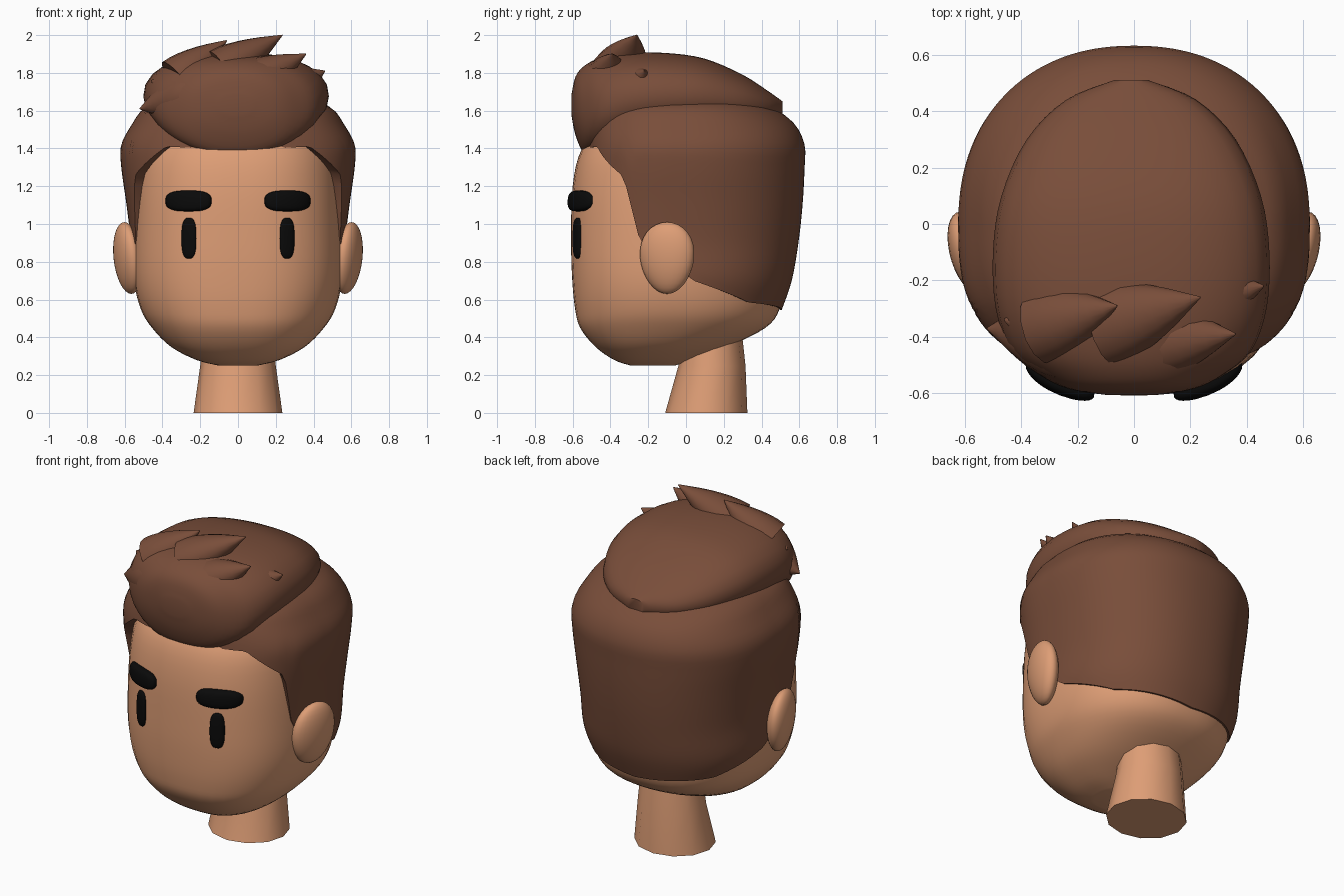
import bpy, bmesh, math
from mathutils import Vector

if "Cube" in bpy.data.objects:
    bpy.data.objects.remove(bpy.data.objects["Cube"])


def material(name, rgb):
    m = bpy.data.materials.new(name)
    m.diffuse_color = (*rgb, 1)
    m.use_nodes = True
    m.node_tree.nodes["Principled BSDF"].inputs["Base Color"].default_value = m.diffuse_color
    return m


SKIN = material("skin tan", (0.73, 0.34, 0.18))
HAIR = material("hair brown", (0.19, 0.075, 0.042))
BLACK = material("black", (0.003, 0.003, 0.003))


def finish(bm, name, mat, angle=40):
    bmesh.ops.recalc_face_normals(bm, faces=bm.faces)
    me = bpy.data.meshes.new(name)
    bm.to_mesh(me)
    bm.free()
    me.materials.append(mat)
    ob = bpy.data.objects.new(name, me)
    bpy.context.collection.objects.link(ob)
    bpy.ops.object.select_all(action='DESELECT')
    ob.select_set(True)
    bpy.context.view_layer.objects.active = ob
    bpy.ops.object.shade_smooth_by_angle(angle=math.radians(angle))
    return ob


def loft(name, rings, mat, angle=40):
    bm = bmesh.new()
    rows = [[bm.verts.new(p) for p in r] for r in rings]
    n = len(rows[0])
    for a, b in zip(rows, rows[1:]):
        for i in range(n):
            j = (i + 1) % n
            bm.faces.new((a[i], a[j], b[j], b[i]))
    bm.faces.new(rows[0])
    bm.faces.new(rows[-1])
    return finish(bm, name, mat, angle)


def sample(table, x):
    """Linear interpolation of table rows by their first value."""
    if x <= table[0][0]:
        return table[0][1:]
    for a, b in zip(table, table[1:]):
        if x <= b[0]:
            t = (x - a[0]) / (b[0] - a[0])
            return [p + (q - p) * t for p, q in zip(a[1:], b[1:])]
    return table[-1][1:]


def refine(table, steps=4):
    """Smooth curve through the table rows (Catmull-Rom)."""
    out = []
    for i in range(len(table) - 1):
        a, b, c, d = (table[max(0, min(len(table) - 1, i + k))] for k in (-1, 0, 1, 2))
        for s in range(steps):
            t = s / steps
            out.append(tuple(0.5 * (2 * q + (r - p) * t + (2 * p - 5 * q + 4 * r - u) * t * t
                                    + (3 * q - p - 3 * r + u) * t ** 3)
                             for p, q, r, u in zip(a, b, c, d)))
    return out + [table[-1]]


def oval(phi, hw, front, back, n_front, n_back):
    """Polar superellipse; phi = 0 faces the front."""
    s, c = math.sin(phi), math.cos(phi)
    d, n = (front, n_front) if c > 0 else (back, n_back)
    r = (abs(s / hw) ** n + abs(c / d) ** n) ** (-1 / n)
    return r * s, -r * c


def angles(n):
    return [2 * math.pi * i / n for i in range(n)]


# Head: height, half width, front y, back y
HEAD = refine([(0.25, 0.10, -0.29, -0.06), (0.28, 0.22, -0.38, 0.03), (0.35, 0.355, -0.48, 0.22),
               (0.45, 0.455, -0.56, 0.42), (0.55, 0.515, -0.587, 0.495), (0.7, 0.55, -0.602, 0.51),
               (0.9, 0.555, -0.608, 0.52), (1.2, 0.54, -0.60, 0.53), (1.4, 0.50, -0.55, 0.50),
               (1.55, 0.38, -0.42, 0.40)])
HEAD_N = 2.5
rings = []
for z, hw, yf, yb in HEAD:
    cy, b = (yf + yb) / 2, (yb - yf) / 2
    rings.append([(x, y + cy, z) for x, y in (oval(p, hw, b, b, HEAD_N, 2.25) for p in angles(48))])
loft("head", rings, SKIN)


def face_y(x, z):
    hw, yf, yb = sample(HEAD, z)
    k = max(0, 1 - abs(x / hw) ** HEAD_N) ** (1 / HEAD_N)
    return (yf + yb) / 2 - (yb - yf) / 2 * k


# Neck
rings = []
for z, hw, yf, yb in [(0, 0.235, -0.11, 0.325), (0.25, 0.2, -0.04, 0.315), (0.48, 0.175, 0, 0.29)]:
    cy, b = (yf + yb) / 2, (yb - yf) / 2
    rings.append([(hw * math.sin(p), cy - b * math.cos(p), z) for p in angles(12)])
loft("neck", rings, SKIN)


# Ears, eyes and brows, one of each per side
def blob(name, mat, shape, segs=28):
    bm = bmesh.new()
    bmesh.ops.create_uvsphere(bm, u_segments=segs, v_segments=16, radius=1)
    for v in bm.verts:
        v.co = shape(v.co)
    finish(bm, name, mat, 60)


def soft(v, e):
    return math.copysign(abs(v) ** e, v)


def face_plate(cx, cz, rx, rz, depth):
    def shape(c):
        x = cx + rx * soft(c.x, 0.7)
        z = cz + rz * soft(c.z, 0.7)
        return Vector((x, face_y(x, z) + depth * soft(c.y, 0.6), z))
    return shape


for s, side in ((-1, "left"), (1, "right")):
    blob(side + "_ear", SKIN, lambda c: Vector((
        s * (0.583 + 0.07 * c.x + 0.018 * c.z + 0.03 * c.y),
        -0.1 + 0.143 * c.y * (1 + 0.12 * c.z), 0.82 + 0.19 * c.z)))
    blob(side + "_eye", BLACK, face_plate(s * 0.26, 0.925, 0.039, 0.108, 0.022))
    blob(side + "_eyebrow", BLACK, face_plate(s * 0.262, 1.122, 0.122, 0.055, 0.04))

# Hair cap: height, half width, front depth, back depth
CAP = refine([(0.54, 0.50, 0.50, 0.505), (0.7, 0.56, 0.52, 0.56), (0.9, 0.567, 0.52, 0.595),
              (1.1, 0.59, 0.53, 0.617), (1.3, 0.618, 0.53, 0.628), (1.42, 0.618, 0.52, 0.628),
              (1.53, 0.56, 0.50, 0.575), (1.61, 0.50, 0.46, 0.47), (1.66, 0.38, 0.4, 0.35),
              (1.69, 0.1, 0.1, 0.1)])
# Hairline: angle from the front, height
LINE = [(0, 1.39), (39, 1.41), (59, 1.25), (66, 0.89), (72, 0.88), (94, 0.70),
        (128, 0.585), (180, 0.545)]
COLS, ROWS = 144, 30
rings = [[] for _ in range(ROWS + 2)]
for p in angles(COLS):
    deg = math.degrees(p)
    low = sample(LINE, min(deg, 360 - deg))[0]
    for k in range(ROWS + 1):
        z = low + (1.69 - low) * k / ROWS
        x, y = oval(p, *sample(CAP, z), 2.8, 2.2)
        if k == 0:
            rings[0].append((x * 0.82, y * 0.82, z + 0.01))
        rings[k + 1].append((x, y, z))
loft("hair_cap", rings, HAIR)

# Swept-up top hair: depth, half width, bottom, top
QUIFF = refine([(-0.607, 0.08, 1.58, 1.68), (-0.585, 0.22, 1.47, 1.78), (-0.535, 0.325, 1.37, 1.84),
                (-0.45, 0.425, 1.37, 1.88), (-0.3, 0.48, 1.42, 1.905), (-0.1, 0.49, 1.45, 1.905),
                (0.1, 0.46, 1.47, 1.875), (0.3, 0.37, 1.50, 1.79), (0.44, 0.23, 1.54, 1.70),
                (0.51, 0.06, 1.57, 1.65)])
rings = []
for y, hw, zb, zt in QUIFF:
    h = (zt - zb) / 2
    rings.append([(x - 0.01, y, (zb + zt) / 2 - q)
                  for x, q in (oval(p, hw, h, h, 2.3, 2.2) for p in angles(48))])
loft("top_hair", rings, HAIR)


# Tapering locks swept to one side: base, tip, base radius, flattening
def lock(name, base, tip, r, flat):
    base, tip = Vector(base), Vector(tip)
    turn = (tip - base).to_track_quat('Z', 'Y')
    rings = []
    for k in range(8):
        t = k / 7
        w = r * max(0.02, 1 - t ** 1.6)
        rings.append([base.lerp(tip, t) + turn @ Vector((w * math.cos(a), w * flat * math.sin(a), 0))
                      for a in angles(14)])
    loft(name, rings, HAIR, 50)


LOCKS = [((-0.32, -0.36, 1.76), (-0.06, -0.29, 1.972), 0.14, 0.9),
         ((-0.10, -0.36, 1.81), (0.235, -0.26, 2.0), 0.15, 0.8),
         ((0.06, -0.42, 1.74), (0.36, -0.39, 1.90), 0.14, 0.9),
         ((0.18, -0.28, 1.68), (0.46, -0.22, 1.81), 0.15, 1.0),
         ((-0.25, -0.40, 1.68), (-0.52, -0.37, 1.61), 0.16, 0.9),
         ((-0.25, -0.36, 1.68), (-0.46, -0.34, 1.76), 0.15, 0.9)]
for i, spec in enumerate(LOCKS, 1):
    lock("hair_lock_%d" % i, *spec)
